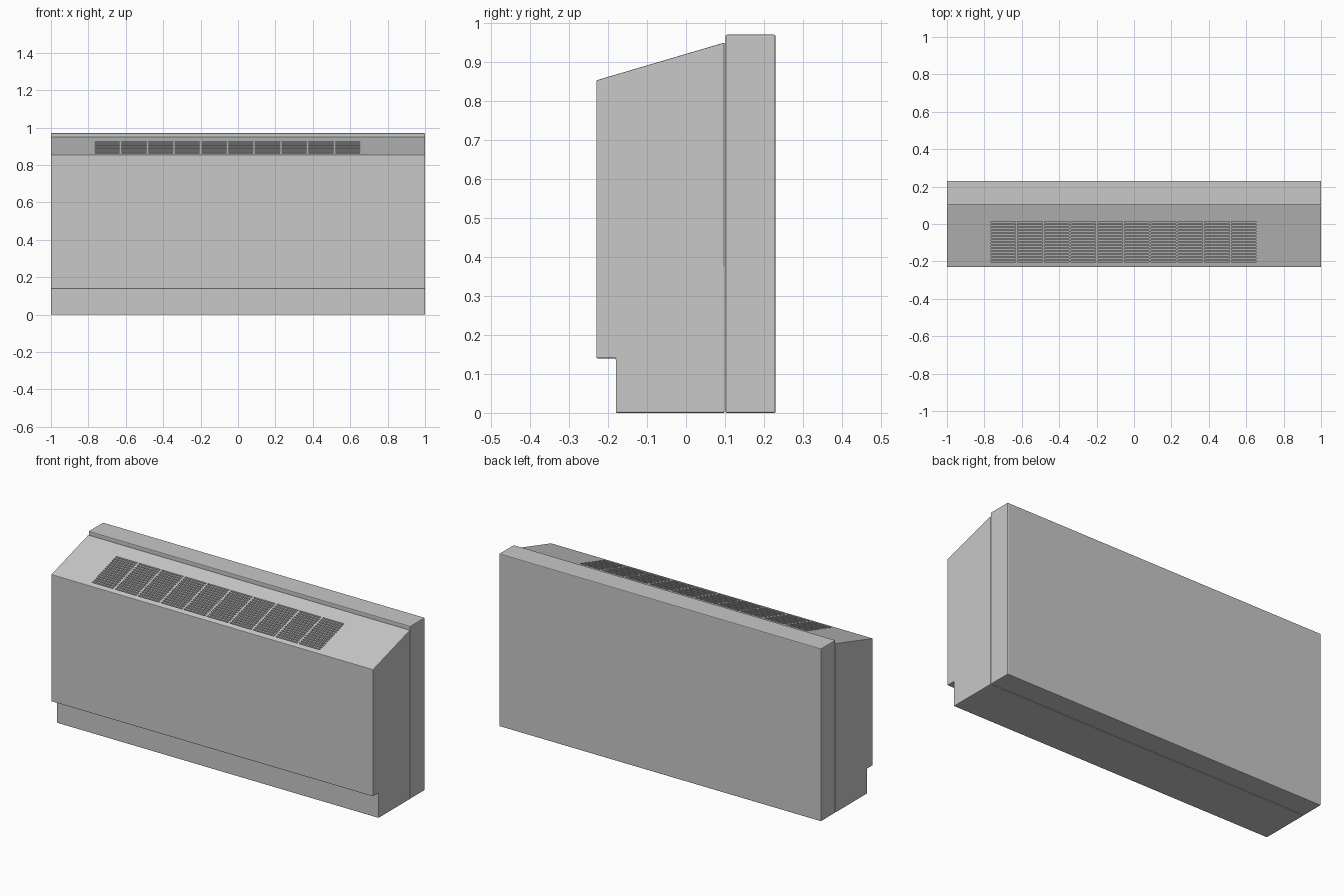
import bpy, bmesh
from mathutils import Vector

if "Cube" in bpy.data.objects:
    bpy.data.objects.remove(bpy.data.objects["Cube"])

paint = bpy.data.materials.new("light_grey_paint")
paint.diffuse_color = (0.58, 0.58, 0.58, 1)
paint.use_nodes = True
paint.node_tree.nodes["Principled BSDF"].inputs["Base Color"].default_value = paint.diffuse_color


def extruded_panel(profile, half_width, bevel):
    """Extrude a (y, z) side profile along x and soften every edge."""
    bm = bmesh.new()
    face = bm.faces.new([bm.verts.new((-half_width, y, z)) for y, z in profile])
    new = bmesh.ops.extrude_face_region(bm, geom=[face])["geom"]
    verts = [g for g in new if isinstance(g, bmesh.types.BMVert)]
    bmesh.ops.translate(bm, verts=verts, vec=(2 * half_width, 0, 0))
    bmesh.ops.recalc_face_normals(bm, faces=bm.faces)
    bmesh.ops.bevel(bm, geom=bm.edges[:], offset=bevel, segments=2,
                    profile=0.5, affect='EDGES')
    return bm


def finish(bm, name):
    me = bpy.data.meshes.new(name)
    bm.to_mesh(me)
    bm.free()
    me.materials.append(paint)
    ob = bpy.data.objects.new(name, me)
    bpy.context.collection.objects.link(ob)
    return ob


# Rear box against the wall
finish(extruded_panel([(0.101, 0), (0.23, 0), (0.23, 0.97), (0.101, 0.97)], 1.0, 0.004),
       "rear_box")

# Front cabinet with recessed toe kick and sloping top
bm = extruded_panel([(-0.18, 0), (0.099, 0), (0.099, 0.95), (-0.23, 0.853),
                     (-0.23, 0.14), (-0.18, 0.14)], 1.0, 0.003)

# Vent layout: ten panels of narrow slots on the sloping top
PANELS, SLOTS = 10, 14
X0, PITCH, PANEL_W = -0.765, 0.1428, 0.132
Y0, SLOT_PITCH, SLOT_W = -0.203, 0.016, 0.008
x_spans = [(X0 + i * PITCH, X0 + i * PITCH + PANEL_W) for i in range(PANELS)]
y_spans = [(Y0 + i * SLOT_PITCH, Y0 + i * SLOT_PITCH + SLOT_W) for i in range(SLOTS)]

slope_n = Vector((0, -0.097, 0.329)).normalized()


def slope_faces():
    bm.normal_update()
    return [f for f in bm.faces if f.normal.dot(slope_n) > 0.9995]


def cut(co, no):
    faces = slope_faces()
    geom = faces + list({e for f in faces for e in f.edges}) \
        + list({v for f in faces for v in f.verts})
    bmesh.ops.bisect_plane(bm, geom=geom, dist=1e-6, plane_co=co, plane_no=no)


# Cut the slope into bands of slots, then into panels
for span in y_spans:
    for y in span:
        cut((0, y, 0), (0, 1, 0))
for span in x_spans:
    for x in span:
        cut((x, 0, 0), (1, 0, 0))


def inside(value, spans):
    return any(a < value < b for a, b in spans)


# Sink the slots
slots = []
for f in slope_faces():
    c = f.calc_center_median()
    if inside(c.x, x_spans) and inside(c.y, y_spans):
        slots.append(f)
for f in bmesh.ops.extrude_discrete_faces(bm, faces=slots)["faces"]:
    bmesh.ops.translate(bm, verts=f.verts[:], vec=(0, 0, -0.012))
bmesh.ops.remove_doubles(bm, verts=bm.verts[:], dist=1e-6)
finish(bm, "front_cabinet")
